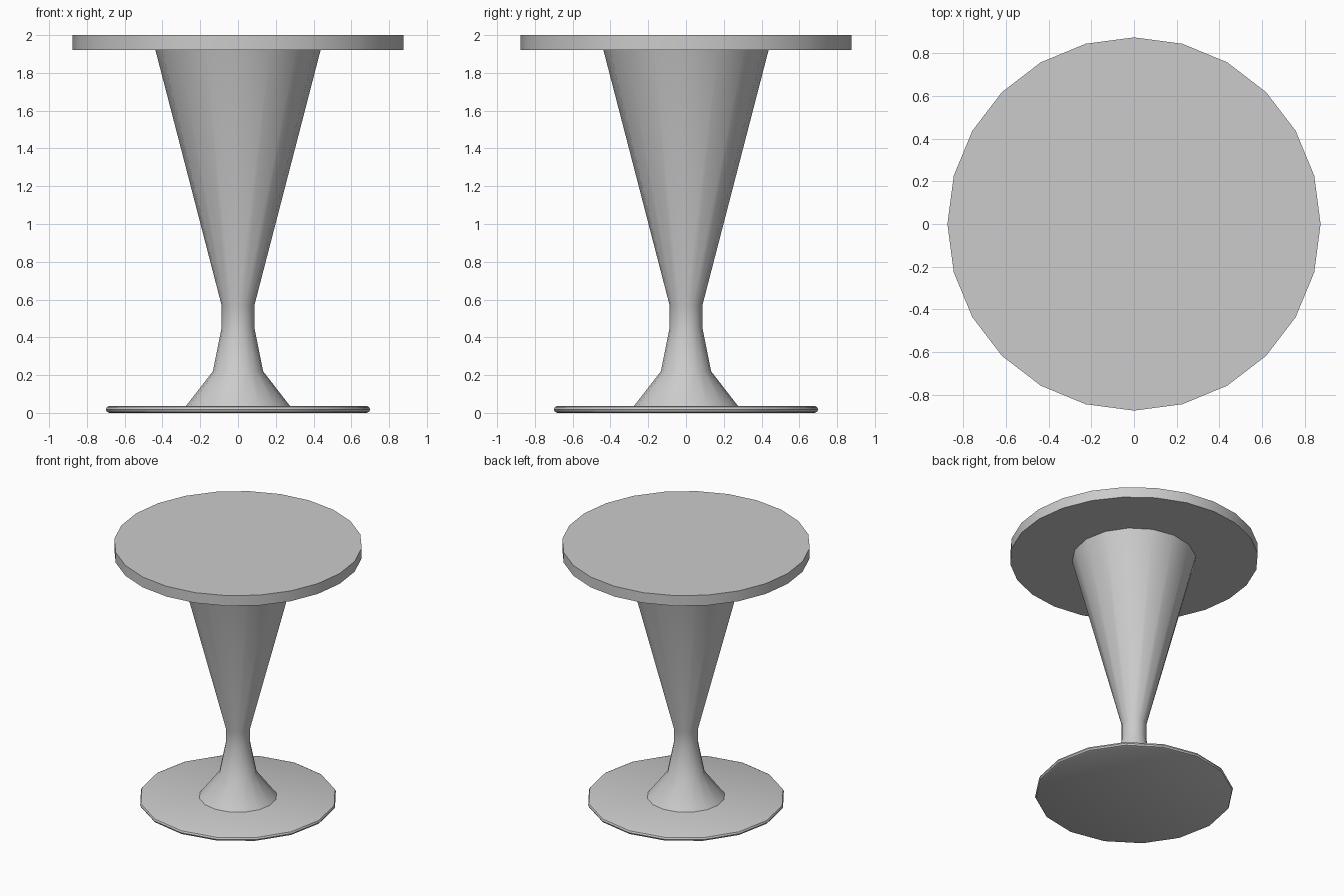
import bpy, bmesh, math

default_cube = bpy.data.objects.get("Cube")
if default_cube:
    bpy.data.objects.remove(default_cube, do_unlink=True)

grey = bpy.data.materials.new("light_grey")
grey.use_nodes = True
grey.diffuse_color = (0.6, 0.6, 0.6, 1)
grey.node_tree.nodes["Principled BSDF"].inputs["Base Color"].default_value = grey.diffuse_color


def turned_part(name, profile, sides):
    """Revolve (radius, height) points, bottom to top, and cap both ends."""
    bm = bmesh.new()
    rings = []
    for radius, z in profile:
        angles = [math.tau * i / sides for i in range(sides)]
        rings.append([bm.verts.new((radius * math.cos(a), radius * math.sin(a), z))
                      for a in angles])
    for low, high in zip(rings, rings[1:]):
        for i in range(sides):
            j = (i + 1) % sides
            bm.faces.new((low[i], low[j], high[j], high[i]))
    bm.faces.new(rings[0][::-1])
    bm.faces.new(rings[-1])
    mesh = bpy.data.meshes.new(name)
    bm.to_mesh(mesh)
    bm.free()
    mesh.materials.append(grey)
    obj = bpy.data.objects.new(name, mesh)
    bpy.context.collection.objects.link(obj)
    bpy.ops.object.select_all(action='DESELECT')
    obj.select_set(True)
    bpy.context.view_layer.objects.active = obj
    bpy.ops.object.shade_smooth_by_angle(angle=math.radians(32))
    return obj


# Round table top
turned_part("table_top", [(0.875, 1.92), (0.875, 2.0)], 24)

# Flared pedestal with a narrow neck
turned_part("pedestal", [(0.275, 0.037), (0.133, 0.22), (0.087, 0.45),
                         (0.087, 0.57), (0.437, 1.92)], 16)

# Thin foot plate with a rounded rim
turned_part("foot_plate", [(0.68, 0), (0.694, 0.006), (0.70, 0.018),
                           (0.694, 0.031), (0.68, 0.037)], 16)
